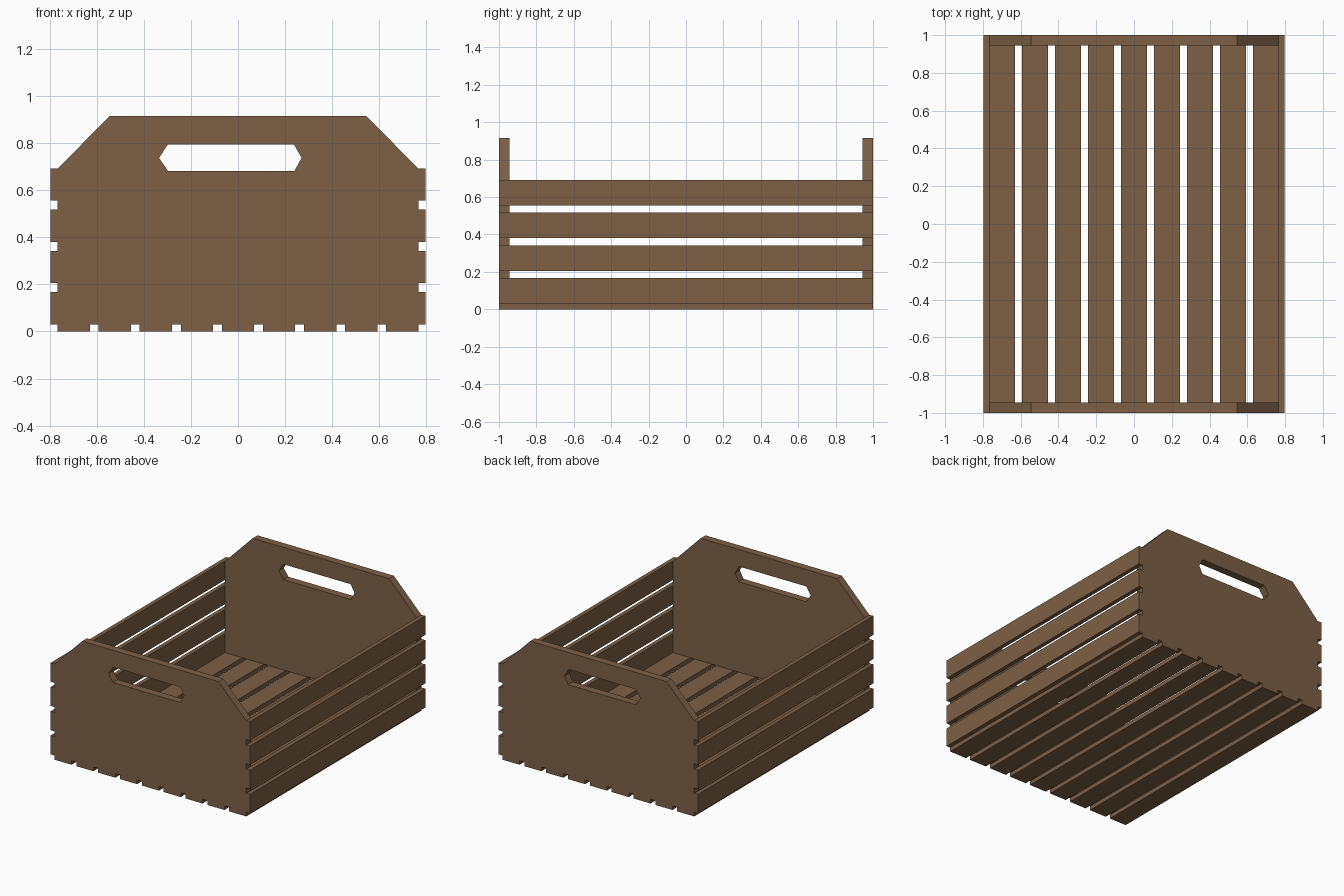
import bpy
import bmesh

cube = bpy.data.objects.get("Cube")
if cube:
    bpy.data.objects.remove(cube, do_unlink=True)

wood = bpy.data.materials.new("brown_wood")
wood.use_nodes = True
COLOUR = (0.205, 0.117, 0.061, 1)
wood.diffuse_color = COLOUR
bsdf = wood.node_tree.nodes["Principled BSDF"]
bsdf.inputs["Base Color"].default_value = COLOUR
bsdf.inputs["Roughness"].default_value = 0.8

HALF_LENGTH = 1.0
BOARD = 0.03          # slat thickness
PANEL = 0.055         # end panel thickness
INNER = 0.766         # half width of the end panels
SLAT = 0.137          # slat width


def add_object(name, bm):
    bmesh.ops.recalc_face_normals(bm, faces=bm.faces)
    mesh = bpy.data.meshes.new(name)
    bm.to_mesh(mesh)
    bm.free()
    mesh.materials.append(wood)
    obj = bpy.data.objects.new(name, mesh)
    bpy.context.collection.objects.link(obj)
    return obj


def box(name, low, high):
    bm = bmesh.new()
    bmesh.ops.create_cube(bm, size=1)
    for v in bm.verts:
        v.co = [a + (b - a) * (c + 0.5) for a, b, c in zip(low, high, v.co)]
    return add_object(name, bm)


def prism(name, profile, y0, y1):
    """Extrude an x-z outline along y."""
    bm = bmesh.new()
    face = bm.faces.new([bm.verts.new((x, y0, z)) for x, z in profile])
    result = bmesh.ops.extrude_face_region(bm, geom=[face])
    for v in result["geom"]:
        if isinstance(v, bmesh.types.BMVert):
            v.co.y = y1
    return add_object(name, bm)


# End panels: sloped shoulders and a grip hole
outline = [(-INNER, BOARD), (INNER, BOARD), (INNER, 0.69), (0.545, 0.915),
           (-0.545, 0.915), (-INNER, 0.69)]
grip = [(-0.335, 0.737), (-0.298, 0.682), (0.24, 0.682),
        (0.27, 0.737), (0.238, 0.793), (-0.298, 0.793)]

cutter = prism("grip_cutter", grip, -1.2, 1.2)
cutter.hide_render = True
cutter.hide_viewport = True

for name, side in (("front_panel", -1), ("back_panel", 1)):
    panel = prism(name, outline, side * HALF_LENGTH, side * (HALF_LENGTH - PANEL))
    cut = panel.modifiers.new("grip_hole", "BOOLEAN")
    cut.operation = "DIFFERENCE"
    cut.solver = "EXACT"
    cut.object = cutter

# Side slats: four on each side
for name, side in (("right", -1), ("left", 1)):
    for i in range(4):
        z = BOARD + i * 0.175
        xs = sorted((side * INNER, side * (INNER + BOARD)))
        box(f"{name}_side_slat_{i + 1}", (xs[0], -HALF_LENGTH, z),
            (xs[1], HALF_LENGTH, z + SLAT))

# Floor slats: nine, evenly spaced
step = (2 * INNER - SLAT) / 8
for i in range(9):
    x = -INNER + i * step
    box(f"floor_slat_{i + 1}", (x, -HALF_LENGTH, 0), (x + SLAT, HALF_LENGTH, BOARD))
